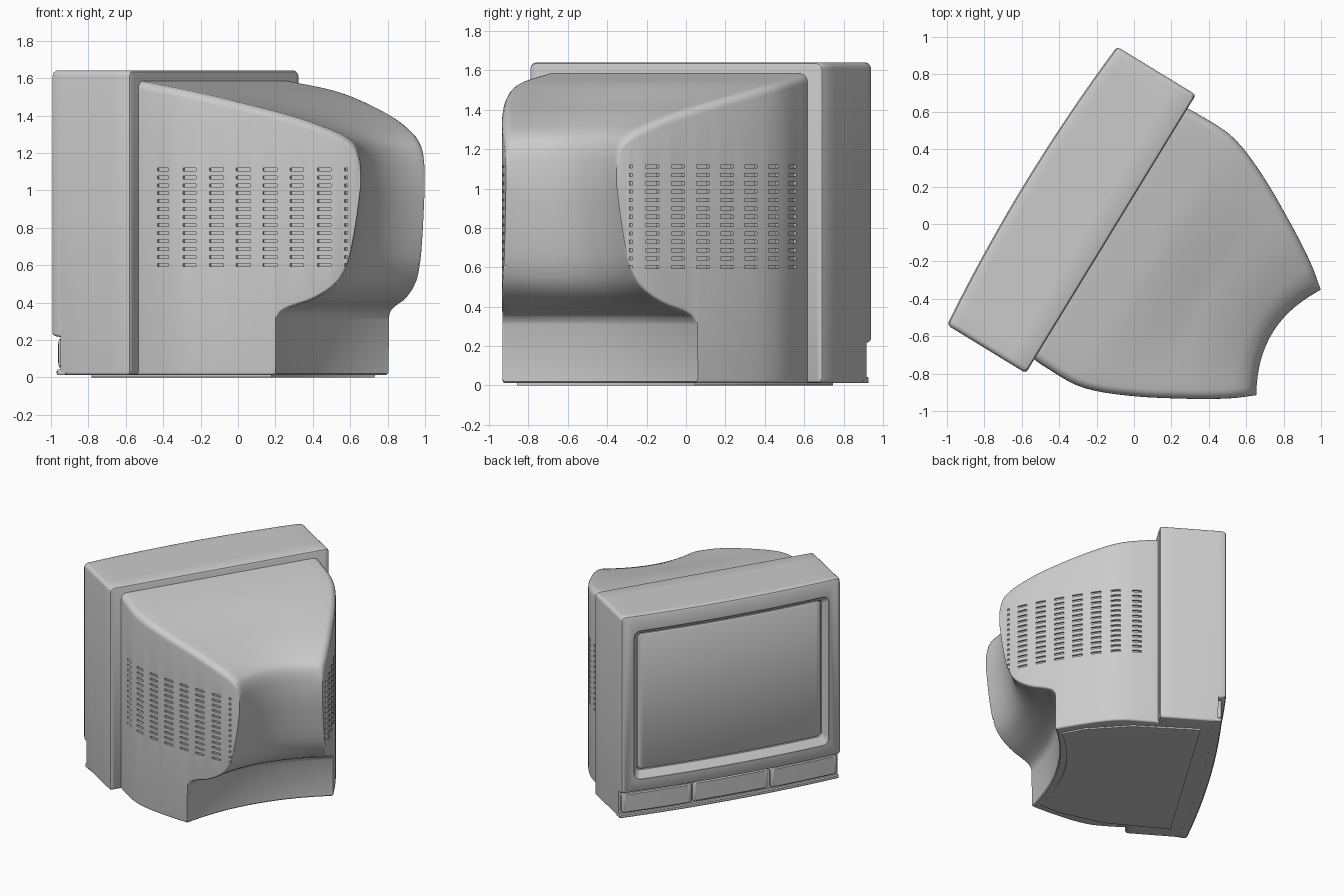
import bpy, bmesh, math

if "Cube" in bpy.data.objects:
    bpy.data.objects.remove(bpy.data.objects["Cube"])

# Local frame: x = depth (front negative), y = width, z up; the whole set is turned in plan.
ANGLE = math.atan2(-0.521, 0.853)
LOC = (-0.057, -0.094, 0)


def curve(pts, x):
    """Smooth value at x through a few (x, y) points."""
    n = len(pts)

    def slope(i):
        a, b = pts[max(i - 1, 0)], pts[min(i + 1, n - 1)]
        return (b[1] - a[1]) / (b[0] - a[0])
    if x <= pts[0][0]:
        return pts[0][1]
    if x >= pts[-1][0]:
        return pts[-1][1]
    i = max(k for k in range(n - 1) if pts[k][0] <= x)
    (x0, y0), (x1, y1) = pts[i], pts[i + 1]
    h = x1 - x0
    t = (x - x0) / h
    return ((2*t**3 - 3*t*t + 1) * y0 + (t**3 - 2*t*t + t) * h * slope(i)
            + (3*t*t - 2*t**3) * y1 + (t**3 - t*t) * h * slope(i + 1))


def finish(name, bm, smooth=True):
    bmesh.ops.recalc_face_normals(bm, faces=bm.faces)
    me = bpy.data.meshes.new(name)
    bm.to_mesh(me)
    bm.free()
    ob = bpy.data.objects.new(name, me)
    bpy.context.collection.objects.link(ob)
    ob.rotation_euler.z = ANGLE
    ob.location = LOC
    if smooth:
        shade(ob)
    return ob


def select(ob):
    bpy.ops.object.select_all(action='DESELECT')
    ob.select_set(True)
    bpy.context.view_layer.objects.active = ob


def shade(ob):
    select(ob)
    bpy.ops.object.shade_smooth_by_angle(angle=math.radians(32))


def loft(name, stations, shift=None, cy=0, smooth=True, k=5, m=18):
    """Rounded-rectangle sections (depth, half width, z low, z high, r low, r high)."""
    bm = bmesh.new()
    rows = []
    for v, w, zb, zt, rb, rt in stations:
        top, bot = [], []
        for r, z, s, out in ((rt, zt, 1, top), (rb, zb, -1, bot)):
            arc = [(w - r + r * math.cos(a), z - s * (r - r * math.sin(a)))
                   for a in [math.pi / 2 * i / k for i in range(k + 1)]]
            prof = [(-y, zz) for y, zz in arc]
            prof += [((w - r) * (2 * j / m - 1), z) for j in range(1, m)]
            prof += arc[::-1]
            for y, zz in prof:
                d = shift(v, y + cy, w) if shift else 0
                out.append(bm.verts.new((v - d, y + cy, zz)))
        rows.append((top, bot))
    for (t0, b0), (t1, b1) in zip(rows, rows[1:]):
        r0, r1 = t0 + b0[::-1], t1 + b1[::-1]
        for i in range(len(r0)):
            j = (i + 1) % len(r0)
            bm.faces.new((r0[i], r0[j], r1[j], r1[i]))
    for t, b in (rows[0], rows[-1]):
        for i in range(len(t) - 1):
            bm.faces.new((t[i], t[i + 1], b[i + 1], b[i]))
    return finish(name, bm, smooth)


def cut(ob, cutter):
    mod = ob.modifiers.new("cut", 'BOOLEAN')
    mod.operation = 'DIFFERENCE'
    mod.solver = 'EXACT'
    mod.object = cutter
    select(ob)
    bpy.ops.object.modifier_apply(modifier=mod.name)
    bpy.data.objects.remove(cutter)
    shade(ob)


def ramp(v, a, b):
    return min(max((v - a) / (b - a), 0), 1)


# Curved front (bulges outward) and hollow back
def front_bulge(v, y, w):
    return 0.04 * (1 - (y / 0.872) ** 2) * ramp(v, -0.2, -0.5)


def back_hollow(v, y, w):
    return 0.10 * (1 - (y / w) ** 2) * ramp(v, 0.2, 0.6)


# Rear housing
WIDTH = [(-0.08, 0.785), (-0.03, 0.79), (0.207, 0.782), (0.44, 0.695),
         (0.735, 0.536), (0.925, 0.417), (1.035, 0.33)]
TOP = [(-0.08, 1.585), (0.207, 1.535), (0.44, 1.48), (0.735, 1.395),
       (0.925, 1.315), (0.99, 1.27), (1.02, 1.225), (1.035, 1.15)]
UNDER = [(0.657, 0.31), (0.675, 0.345), (0.72, 0.375), (0.83, 0.42), (0.93, 0.50),
         (0.975, 0.59), (1.0, 0.70), (1.02, 0.85), (1.035, 1.0)]
depths = [-0.085 + 0.045 * i for i in range(17)]
depths = [d for d in depths if d < 0.64] + [0.648, 0.656, 0.657, 0.664, 0.675, 0.69, 0.72]
depths += [0.76, 0.80, 0.84, 0.88, 0.91, 0.94, 0.96, 0.98, 0.99, 1.0, 1.01, 1.02, 1.028, 1.035]
stations = []
for d in depths:
    low = 0.012 if d < 0.65 else (0.02 if d < 0.6565 else curve(UNDER, d))
    stations.append((d, curve(WIDTH, d), low, curve(TOP, d), 0.015, 0.045))
housing = loft("rear_housing", stations, back_hollow)

# Ventilation slots on both sides
bm = bmesh.new()
columns = [(0.08, 0.07), (0.235, 0.07), (0.375, 0.07), (0.505, 0.07),
           (0.63, 0.066), (0.755, 0.064), (0.88, 0.062), (0.975, 0.012)]
for side in (1, -1):
    for d, length in columns:
        for row in range(13):
            z = 0.602 + row * 0.0425
            corners = []
            for dd in (d - length / 2, d + length / 2):
                for off in (-0.015, 0.03):
                    for zz in (z - 0.008, z + 0.008):
                        corners.append(bm.verts.new((dd, side * (curve(WIDTH, dd) + off), zz)))
            for f in ((0, 1, 3, 2), (4, 6, 7, 5), (0, 4, 5, 1), (2, 3, 7, 6), (0, 2, 6, 4), (1, 5, 7, 3)):
                bm.faces.new([corners[i] for i in f])
cut(housing, finish("slot_cutter", bm, False))

# Front cabinet, with the lower edge stepped back
cabinet = loft("front_cabinet", [
    (-0.078, 0.855, 0.03, 1.622, 0.015, 0.03), (-0.084, 0.867, 0.018, 1.634, 0.015, 0.03),
    (-0.096, 0.872, 0.013, 1.64, 0.015, 0.03), (-0.2, 0.872, 0.013, 1.64, 0.015, 0.03),
    (-0.35, 0.872, 0.013, 1.64, 0.015, 0.03), (-0.508, 0.872, 0.013, 1.64, 0.015, 0.03),
    (-0.512, 0.872, 0.018, 1.64, 0.015, 0.03), (-0.513, 0.872, 0.215, 1.64, 0.015, 0.03),
    (-0.55, 0.872, 0.22, 1.64, 0.015, 0.03), (-0.565, 0.867, 0.226, 1.634, 0.015, 0.03),
    (-0.572, 0.855, 0.238, 1.622, 0.015, 0.03)], front_bulge)

# Sloped screen opening
cut(cabinet, loft("screen_cutter", [
    (-0.80, 0.775, 0.32, 1.515, 0.05, 0.05), (-0.566, 0.775, 0.32, 1.515, 0.05, 0.05),
    (-0.525, 0.735, 0.375, 1.475, 0.03, 0.03), (-0.50, 0.735, 0.375, 1.475, 0.03, 0.03)],
    front_bulge, smooth=False))

# Picture tube face
loft("screen_glass", [
    (-0.495, 0.728, 0.382, 1.468, 0.03, 0.03), (-0.522, 0.728, 0.382, 1.468, 0.03, 0.03),
    (-0.53, 0.715, 0.395, 1.455, 0.03, 0.03)], front_bulge)

# Lip under the control strip
loft("bottom_lip", [
    (-0.48, 0.872, 0.012, 0.042, 0.006, 0.006), (-0.532, 0.872, 0.012, 0.042, 0.006, 0.006),
    (-0.54, 0.866, 0.018, 0.036, 0.006, 0.006)], front_bulge)

# Control strip: speaker doors at both ends and a panel between them
for name, cy, w, out in (("left_door", 0.585, 0.27, -0.54), ("right_door", -0.585, 0.27, -0.54),
                         ("control_panel", 0, 0.3, -0.528)):
    loft(name, [(-0.50, w, 0.052, 0.205, 0.02, 0.02), (out + 0.006, w, 0.052, 0.205, 0.02, 0.02),
                (out, w - 0.008, 0.06, 0.197, 0.02, 0.02)], front_bulge, cy)

# Underside plate the set stands on
loft("base_plate", [(-0.40, 0.74, 0, 0.03, 0.005, 0.005), (0.1, 0.72, 0, 0.03, 0.005, 0.005),
                    (0.45, 0.62, 0, 0.03, 0.005, 0.005), (0.60, 0.53, 0, 0.03, 0.005, 0.005)],
     back_hollow)
